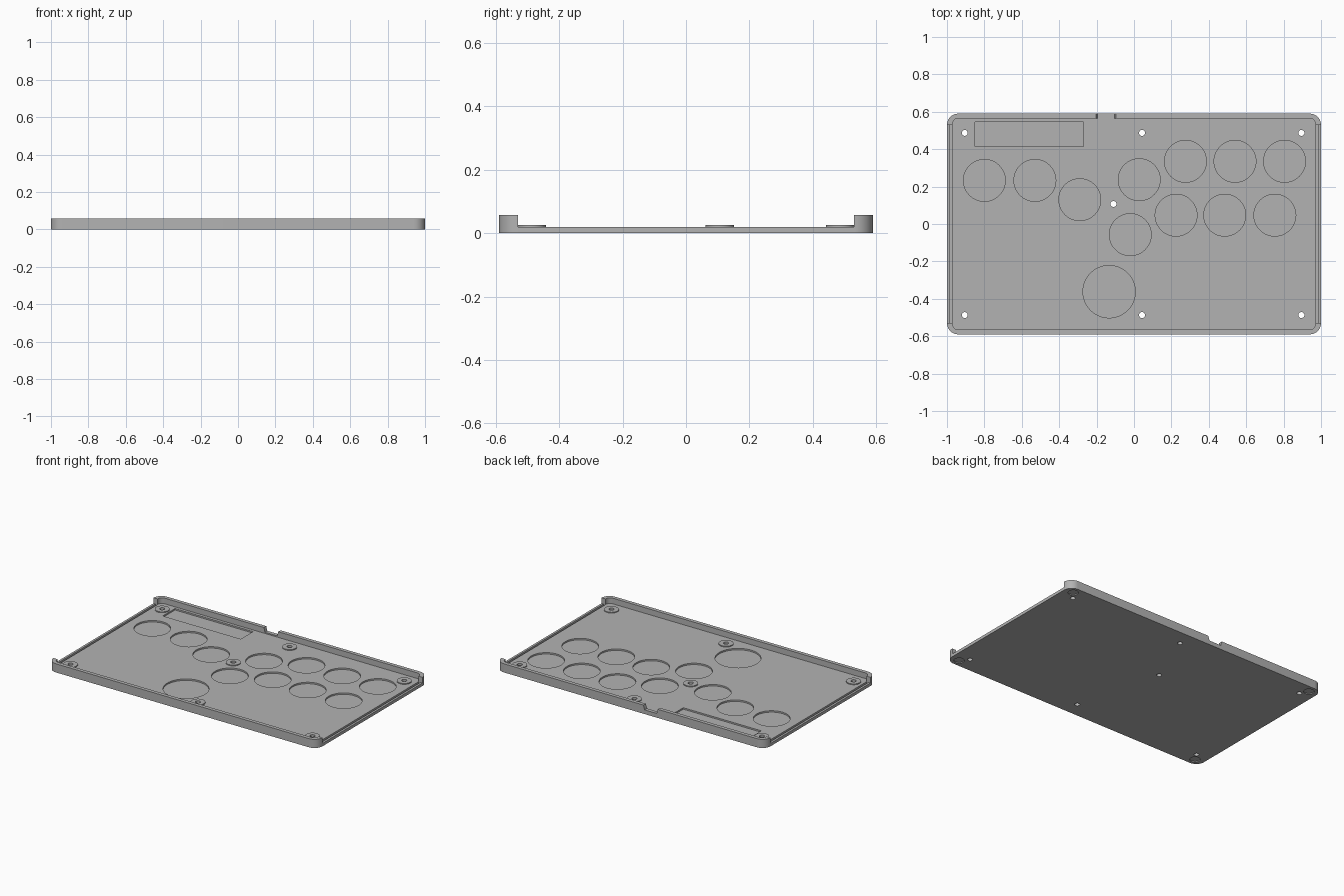
import bpy, bmesh, math

cube = bpy.data.objects.get("Cube")
if cube:
    bpy.data.objects.remove(cube, do_unlink=True)

HX, HY = 1.0, 0.59            # half size of the tray
FLOOR, RIM, BOSS = 0.02, 0.058, 0.026
OVER = 0.1                    # cutter top, above everything

grey = bpy.data.materials.new("light grey plastic")
grey.use_nodes = True
grey.diffuse_color = (0.45, 0.45, 0.45, 1)
grey.node_tree.nodes["Principled BSDF"].inputs["Base Color"].default_value = grey.diffuse_color


def prism(name, points, z0, z1):
    """Extrude a flat outline between two heights."""
    bm = bmesh.new()
    face = bm.faces.new([bm.verts.new((x, y, z0)) for x, y in points])
    up = bmesh.ops.extrude_face_region(bm, geom=[face])["geom"]
    for v in up:
        if isinstance(v, bmesh.types.BMVert):
            v.co.z = z1
    bmesh.ops.recalc_face_normals(bm, faces=bm.faces)
    mesh = bpy.data.meshes.new(name)
    bm.to_mesh(mesh)
    bm.free()
    mesh.materials.append(grey)
    ob = bpy.data.objects.new(name, mesh)
    bpy.context.collection.objects.link(ob)
    return ob


def arc(cx, cy, r, a0, a1, n):
    return [(cx + r * math.cos(a0 + (a1 - a0) * i / n),
             cy + r * math.sin(a0 + (a1 - a0) * i / n)) for i in range(n + 1)]


def rounded(hx, hy, r):
    pts = []
    for k, (sx, sy) in enumerate([(1, 1), (-1, 1), (-1, -1), (1, -1)]):
        a = k * math.pi / 2
        pts += arc(sx * (hx - r), sy * (hy - r), r, a, a + math.pi / 2, 10)
    return pts


def circle(x, y, r, n=48):
    return arc(x, y, r, 0, math.tau, n)[:-1]


def box(x0, x1, y0, y1):
    return [(x0, y0), (x1, y0), (x1, y1), (x0, y1)]


def combine(target, tool, operation="DIFFERENCE"):
    """Apply a boolean and discard the tool."""
    mod = target.modifiers.new("shape", "BOOLEAN")
    mod.operation, mod.solver, mod.object = operation, "EXACT", tool
    bpy.context.view_layer.update()
    result = bpy.data.meshes.new_from_object(
        target.evaluated_get(bpy.context.evaluated_depsgraph_get()))
    target.modifiers.clear()
    target.data = result
    bpy.data.objects.remove(tool, do_unlink=True)


def cut(points, z0, z1=OVER):
    combine(tray, prism("cutter", points, z0, z1))


# Tray shell with raised front and back walls
tray = prism("tray_base", rounded(HX, HY, 0.06), 0, RIM)
cut(rounded(0.97, 0.565, 0.03), FLOOR)

# Open sides with a slot along each edge
for s in (-1, 1):
    cut(box(*sorted((s * 0.95, s * 1.1)), -0.53, 0.53), FLOOR)
    cut(box(*sorted((s * 0.97, s * 0.985)), -0.53, 0.53), 0.008)

# Cable notch in the back wall, with sloping sides
notch = prism("cutter", box(-0.195, -0.105, 0.55, 0.65), 0.028, OVER)
for v in notch.data.vertices:
    if v.co.z > 0.05:
        v.co.x += math.copysign(0.02, v.co.x + 0.15)
combine(tray, notch)

# Shallow button clearances and a board pocket
buttons = [(-0.80, 0.233), (-0.53, 0.233), (-0.29, 0.13),
           (0.028, 0.237), (-0.02, -0.057)]
buttons += [(x, 0.335) for x in (0.275, 0.54, 0.805)]
buttons += [(x, 0.047) for x in (0.225, 0.485, 0.753)]
for x, y in buttons:
    cut(circle(x, y, 0.112), 0.01)
cut(circle(-0.133, -0.362, 0.14), 0.01)
cut(box(-0.85, -0.27, 0.415, 0.545), 0.01)

# Screw bosses with through holes
screws = [(x, y) for x in (-0.905, 0.043, 0.895) for y in (-0.487, 0.487)]
screws.append((-0.11, 0.107))
for x, y in screws:
    combine(tray, prism("boss", circle(x, y, 0.045), 0.01, BOSS), "UNION")
    cut(circle(x, y, 0.016, 24), -0.1)

# Round foot recesses underneath the corners
for x in (-0.937, 0.937):
    for y in (-0.54, 0.54):
        cut(circle(x, y, 0.032, 32), -0.1, 0.006)

# Smooth round walls, keep crisp edges
bpy.ops.object.select_all(action="DESELECT")
tray.select_set(True)
bpy.context.view_layer.objects.active = tray
bpy.ops.object.shade_smooth_by_angle(angle=math.radians(30))
